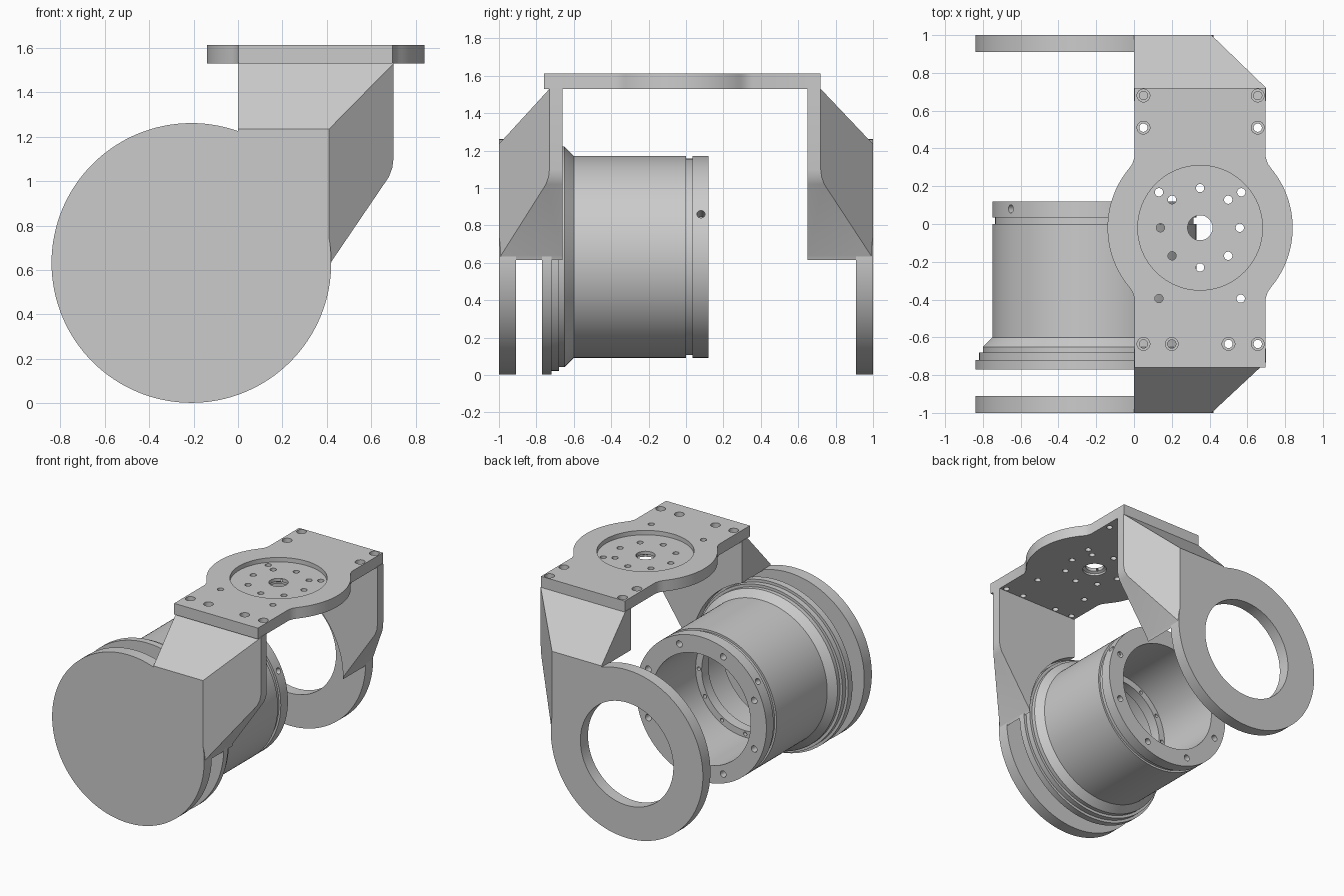
import bpy, bmesh
from math import sin, cos, pi, radians
from mathutils import Vector

if "Cube" in bpy.data.objects:
    bpy.data.objects.remove(bpy.data.objects["Cube"], do_unlink=True)

AX, AZ = -0.21, 0.632      # horizontal pivot axis
PX, PY = 0.35, -0.02       # vertical axis of the top plate


def finish(bm, name):
    bmesh.ops.remove_doubles(bm, verts=bm.verts, dist=1e-5)
    bmesh.ops.recalc_face_normals(bm, faces=bm.faces)
    mesh = bpy.data.meshes.new(name)
    bm.to_mesh(mesh)
    bm.free()
    obj = bpy.data.objects.new(name, mesh)
    bpy.context.collection.objects.link(obj)
    return obj


def add_lathe(bm, profile, origin, axis, segs):
    """Spin a closed (radius, height) profile about an axis through origin."""
    axis = Vector(axis).normalized()
    u = axis.orthogonal().normalized()
    w = axis.cross(u)
    rings = []
    for i in range(segs):
        a = 2 * pi * i / segs
        rings.append([bm.verts.new(Vector(origin) + (u * cos(a) + w * sin(a)) * r + axis * h)
                      for r, h in profile])
    n = len(profile)
    for i in range(segs):
        a, b = rings[i], rings[(i + 1) % segs]
        for j in range(n):
            k = (j + 1) % n
            if profile[j][0] or profile[k][0]:
                bm.faces.new((a[j], a[k], b[k], b[j]))


def lathe(name, profile, origin, axis, segs=96):
    bm = bmesh.new()
    add_lathe(bm, profile, origin, axis, segs)
    return finish(bm, name)


def rod(r, h0, h1):
    return [(0, h0), (r, h0), (r, h1), (0, h1)]


def holes(name, profile, places, segs=20):
    """One cutter holding many copies of a hole; places are (origin, axis)."""
    bm = bmesh.new()
    for origin, axis in places:
        add_lathe(bm, profile, origin, axis, segs)
    return finish(bm, name)


def prism(points, to_a, to_b):
    bm = bmesh.new()
    a = [bm.verts.new(to_a(p)) for p in points]
    b = [bm.verts.new(to_b(p)) for p in points]
    bm.faces.new(a)
    bm.faces.new(b[::-1])
    for i in range(len(a)):
        j = (i + 1) % len(a)
        bm.faces.new((a[i], a[j], b[j], b[i]))
    return bm


def cut(obj, cutter):
    cutter.hide_render = True
    mod = obj.modifiers.new("cut", 'BOOLEAN')
    mod.operation = 'DIFFERENCE'
    mod.solver = 'EXACT'
    mod.object = cutter
    bpy.context.view_layer.objects.active = obj
    bpy.ops.object.modifier_apply(modifier=mod.name)
    bpy.data.objects.remove(cutter, do_unlink=True)


def smooth(obj):
    bpy.ops.object.select_all(action='DESELECT')
    obj.select_set(True)
    bpy.context.view_layer.objects.active = obj
    bpy.ops.object.shade_smooth_by_angle(angle=radians(25))


def polar(r, count, start=0):
    return [(r * cos(a), r * sin(a)) for a in
            (start + 2 * pi * i / count for i in range(count))]


Y, Z = (0, 1, 0), (0, 0, 1)
pivot = (AX, 0, AZ)

# Pivot discs: solid cover in front, open ring behind
front_disc = lathe("front_disc", rod(0.63, -1, -0.91), pivot, Y, 128)
back_ring = lathe("back_ring", [(0.385, 0.91), (0.63, 0.91), (0.63, 1), (0.385, 1)],
                  pivot, Y, 128)

# Tapered arms joining the discs to the plate
ARM = [(0, 0.6), (0.41, 0.6), (0.422, 0.64), (0.68, 1.02), (0.695, 1.06),
       (0.7, 1.1), (0.7, 1.535), (0, 1.535)]


def arm(name, side, inner, knee):
    bm = prism(ARM, lambda p: (p[0], side * inner, p[1]), lambda p: (p[0], side, p[1]))
    run = 1 - knee
    planes = [((0.41, side, 1.235), (0, 0.295 * side, run)),
              ((0.41, side, 1.235), (run, 0.29 * side, 0))]
    for co, no in planes:
        res = bmesh.ops.bisect_plane(bm, geom=bm.verts[:] + bm.edges[:] + bm.faces[:],
                                     plane_co=co, plane_no=no, dist=1e-5, clear_outer=True)
        bmesh.ops.holes_fill(bm, edges=[e for e in bm.edges if e.is_boundary])
    obj = finish(bm, name)
    cut(obj, lathe("clearance", rod(0.625, -1.2, 1.2), pivot, Y, 128))
    return obj


front_arm = arm("front_arm", -1, 0.66, 0.73)
back_arm = arm("back_arm", 1, 0.65, 0.72)

# Top plate: rectangle with a round swelling blended into both sides
arc = [(0.49 * cos(a), 0.49 * sin(a)) for a in
       (radians(-40 + 80 * i / 32) for i in range(33))]
right = ([(0.347, -0.74), (0.347, -0.375), (0.358, -0.34)] + arc
         + [(0.358, 0.34), (0.347, 0.375), (0.347, 0.74)])
outline = right + [(-x, -y) for x, y in right]
top_plate = finish(prism(outline, lambda p: (PX + p[0], PY + p[1], 1.53),
                         lambda p: (PX + p[0], PY + p[1], 1.613)), "top_plate")
cut(top_plate, lathe("recess", rod(0.33, 1.58, 1.7), (PX, PY, 0), Z))
cut(top_plate, lathe("centre_bore", [(0, 1.5), (0.085, 1.5), (0.085, 1.545), (0.066, 1.555),
                                     (0.066, 1.7), (0, 1.7)], (PX, PY, 0), Z, 48))
bolts = [(x, y) for x in (0.05, 0.655) for y in (0.68, 0.51, -0.635)]
bolts += [(0.2, -0.635), (0.5, -0.635)]
cut(top_plate, holes("counterbores", [(0, 1.4), (0.022, 1.4), (0.022, 1.57), (0.034, 1.57),
                                      (0.034, 1.7), (0, 1.7)],
                     [((x, y, 0), Z) for x, y in bolts]))
pins = [(PX + x, PY + y) for x, y in polar(0.21, 8)]
pins += [(0.132, 0.168), (0.568, 0.168), (0.132, -0.395), (0.565, -0.395)]
cut(top_plate, holes("pin_holes", rod(0.022, 1.4, 1.7), [((x, y, 0), Z) for x, y in pins]))

# Hollow drive housing on the pivot axis
outer = [(0.63, -0.77), (0.63, -0.72), (0.61, -0.72), (0.61, -0.68), (0.59, -0.68),
         (0.59, -0.65), (0.54, -0.6), (0.54, 0), (0.525, 0), (0.525, 0.035),
         (0.54, 0.035), (0.54, 0.12)]
inner = [(0.41, 0.12), (0.41, -0.4), (0.36, -0.4), (0.36, -0.48), (0.45, -0.48),
         (0.45, -0.77)]
housing = lathe("drive_housing", outer + inner, pivot, Y, 128)
cut(housing, holes("rim_holes", rod(0.024, 0.03, 0.2),
                   [((AX + x, 0, AZ + z), Y) for x, z in polar(0.475, 8, pi / 8)]))
cut(housing, holes("web_holes", rod(0.014, -0.55, -0.35),
                   [((AX + x, 0, AZ + z), Y) for x, z in polar(0.385, 12)], 12))
cut(housing, holes("set_screw_holes", rod(0.022, 0.46, 0.6),
                   [((AX, 0.08, AZ), (cos(a), 0, sin(a))) for a in
                    (radians(25), radians(145))]))

for part in (front_disc, back_ring, front_arm, back_arm, top_plate, housing):
    smooth(part)
